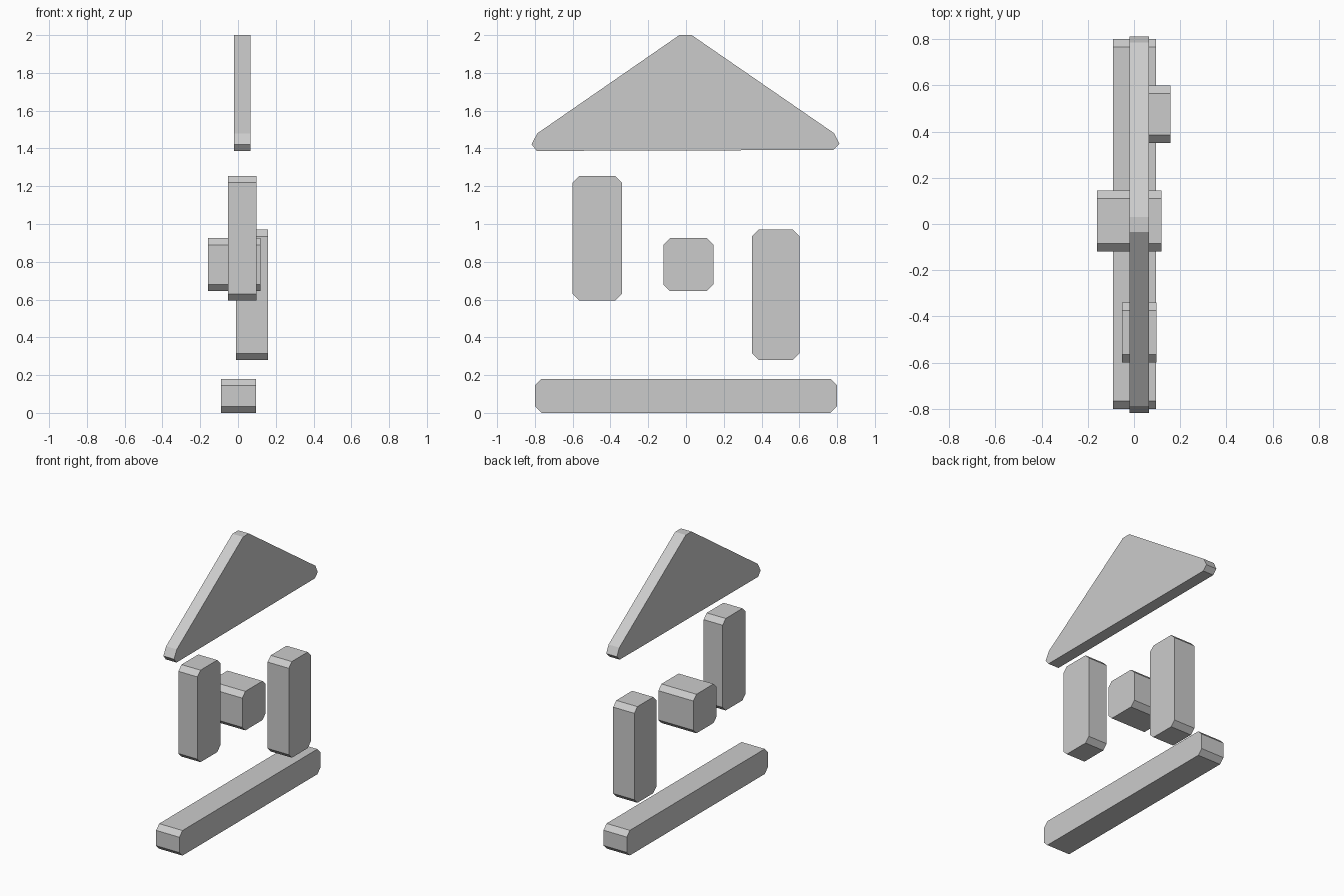
import bpy, bmesh

if "Cube" in bpy.data.objects:
    bpy.data.objects.remove(bpy.data.objects["Cube"])


def prism(name, profile, x0, x1):
    """Extrude a (y, z) outline along x into a closed flat-faced solid."""
    bm = bmesh.new()
    face = bm.faces.new([bm.verts.new((x0, y, z)) for y, z in profile])
    ext = bmesh.ops.extrude_face_region(bm, geom=[face], use_keep_orig=True)
    moved = [g for g in ext["geom"] if isinstance(g, bmesh.types.BMVert)]
    bmesh.ops.translate(bm, verts=moved, vec=(x1 - x0, 0, 0))
    bmesh.ops.recalc_face_normals(bm, faces=bm.faces[:])
    mesh = bpy.data.meshes.new(name)
    bm.to_mesh(mesh)
    bm.free()
    obj = bpy.data.objects.new(name, mesh)
    bpy.context.collection.objects.link(obj)
    return obj


def cut_rect(y0, y1, z0, z1, c=0.035):
    """Rectangle outline with chamfered corners."""
    return [(y0 + c, z0), (y1 - c, z0), (y1, z0 + c), (y1, z1 - c),
            (y1 - c, z1), (y0 + c, z1), (y0, z1 - c), (y0, z0 + c)]


# Chamfered blocks: name, y range, z range, x range
blocks = [
    ("base_bar", (-0.80, 0.80), (0.0, 0.18), (-0.09, 0.095)),
    ("left_post", (-0.60, -0.34), (0.595, 1.255), (-0.053, 0.098)),
    ("right_post", (0.35, 0.60), (0.28, 0.97), (-0.01, 0.158)),
    ("centre_block", (-0.12, 0.145), (0.645, 0.925), (-0.16, 0.118)),
]
for name, y, z, x in blocks:
    prism(name, cut_rect(*y, *z), *x)

# Triangular top with clipped corners
prism("gable", [(-0.79, 1.387), (0.78, 1.392), (0.812, 1.425), (0.785, 1.48),
                (0.03, 2.0), (-0.035, 2.0), (-0.787, 1.48), (-0.818, 1.422)],
      -0.02, 0.065)
